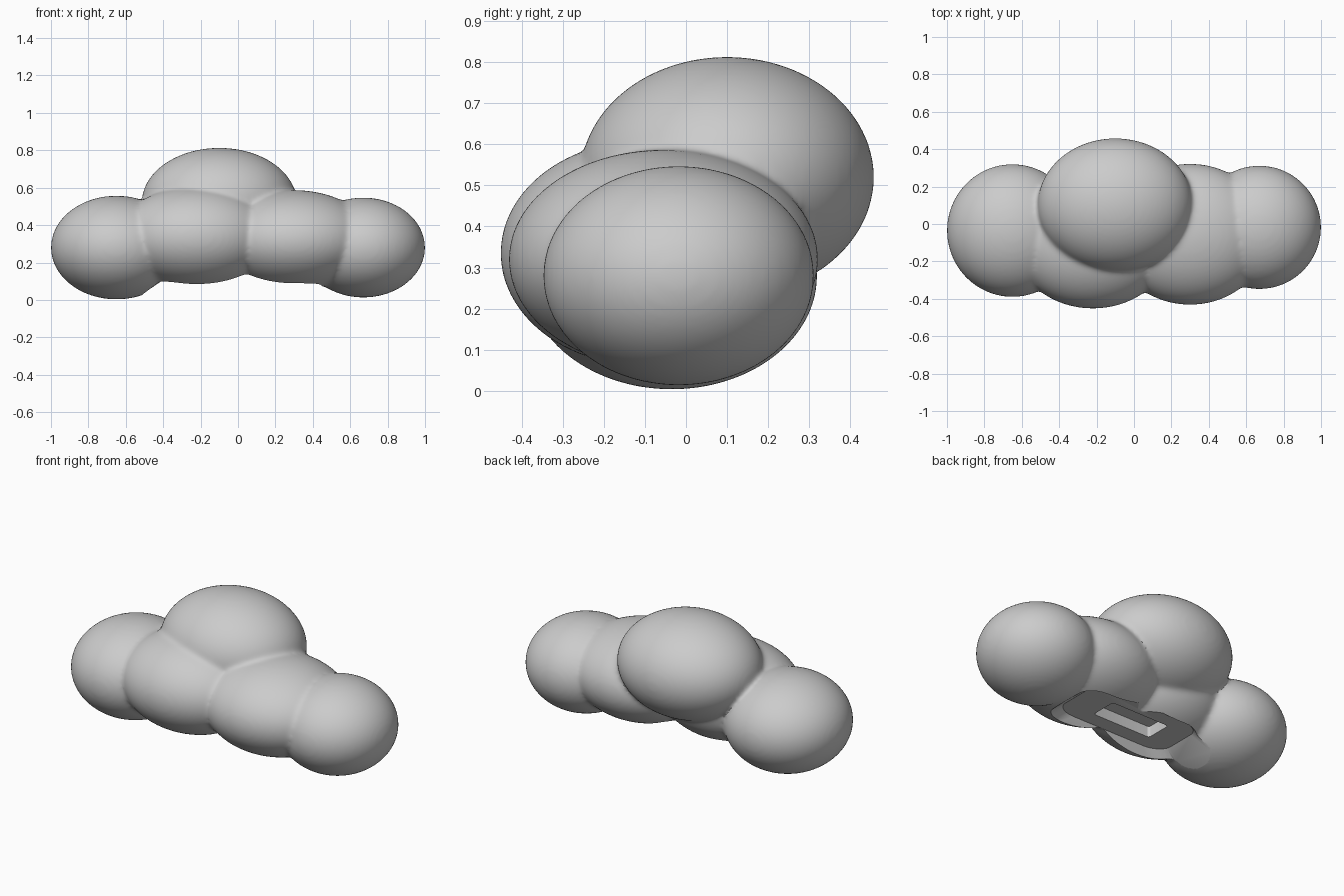
import bpy, bmesh, math

old = bpy.data.objects.get("Cube")
if old:
    bpy.data.objects.remove(old, do_unlink=True)

grey = bpy.data.materials.new("soft grey")
grey.use_nodes = True
color = (0.6, 0.6, 0.6, 1)
grey.diffuse_color = color
grey.node_tree.nodes["Principled BSDF"].inputs["Base Color"].default_value = color


def puff(name, center, radii):
    bpy.ops.mesh.primitive_uv_sphere_add(segments=96, ring_count=48, radius=1, location=center)
    ob = bpy.context.object
    ob.name = name
    ob.scale = radii
    return ob


def tapered_cutter(name, x, y, z0, z1, low, high, bevel):
    """Box that narrows from half-size low at z0 to half-size high at z1."""
    bm = bmesh.new()
    bmesh.ops.create_cube(bm, size=2)
    for v in bm.verts:
        half, z = (high, z1) if v.co.z > 0 else (low, z0)
        v.co = (x + v.co.x * half[0], y + v.co.y * half[1], z)
    bmesh.ops.bevel(bm, geom=[e for e in bm.edges if abs(e.verts[0].co.z - e.verts[1].co.z) > 0.01],
                    offset=bevel, segments=6, profile=0.5, affect='EDGES')
    bmesh.ops.recalc_face_normals(bm, faces=bm.faces)
    mesh = bpy.data.meshes.new(name)
    bm.to_mesh(mesh)
    bm.free()
    ob = bpy.data.objects.new(name, mesh)
    bpy.context.collection.objects.link(ob)
    mesh.materials.append(grey)
    ob.hide_render = True
    return ob


# Five overlapping puffs
puffs = [
    puff("right_end_puff", (-0.65, -0.035, 0.28), (0.35, 0.355, 0.277)),
    puff("right_middle_puff", (-0.22, -0.1, 0.335), (0.42, 0.352, 0.275)),
    puff("left_middle_puff", (0.3, -0.055, 0.32), (0.42, 0.377, 0.267)),
    puff("left_end_puff", (0.67, -0.018, 0.28), (0.33, 0.33, 0.267)),
    puff("top_puff", (-0.1, 0.1, 0.52), (0.415, 0.358, 0.293)),
]
bpy.ops.object.select_all(action='DESELECT')
for ob in puffs:
    ob.select_set(True)
cloud = puffs[0]
bpy.context.view_layer.objects.active = cloud
bpy.ops.object.join()
bpy.ops.object.transform_apply(location=True, rotation=True, scale=True)
cloud.name = "cloud_body"
cloud.data.materials.clear()
cloud.data.materials.append(grey)

# Fuse the puffs and soften the creases
remesh = cloud.modifiers.new("fuse", 'REMESH')
remesh.mode = 'VOXEL'
remesh.voxel_size = 0.012
soften = cloud.modifiers.new("soften", 'SMOOTH')
soften.factor = 0.5
soften.iterations = 14

# Flared channel under the body, with a rectangular pocket in its floor
channel = tapered_cutter("channel_cutter", 0, -0.05, -0.02, 0.135, (0.575, 0.25), (0.37, 0.17), 0.08)
pocket = tapered_cutter("pocket_cutter", -0.02, -0.05, 0.05, 0.2, (0.195, 0.08), (0.195, 0.08), 0.015)
for cutter in (channel, pocket):
    cut = cloud.modifiers.new(cutter.name, 'BOOLEAN')
    cut.operation = 'DIFFERENCE'
    cut.solver = 'EXACT'
    cut.object = cutter

bpy.context.view_layer.objects.active = cloud
for name in [m.name for m in cloud.modifiers]:
    bpy.ops.object.modifier_apply(modifier=name)
for cutter in (channel, pocket):
    bpy.data.objects.remove(cutter, do_unlink=True)
bpy.ops.object.shade_smooth_by_angle(angle=math.radians(30))
